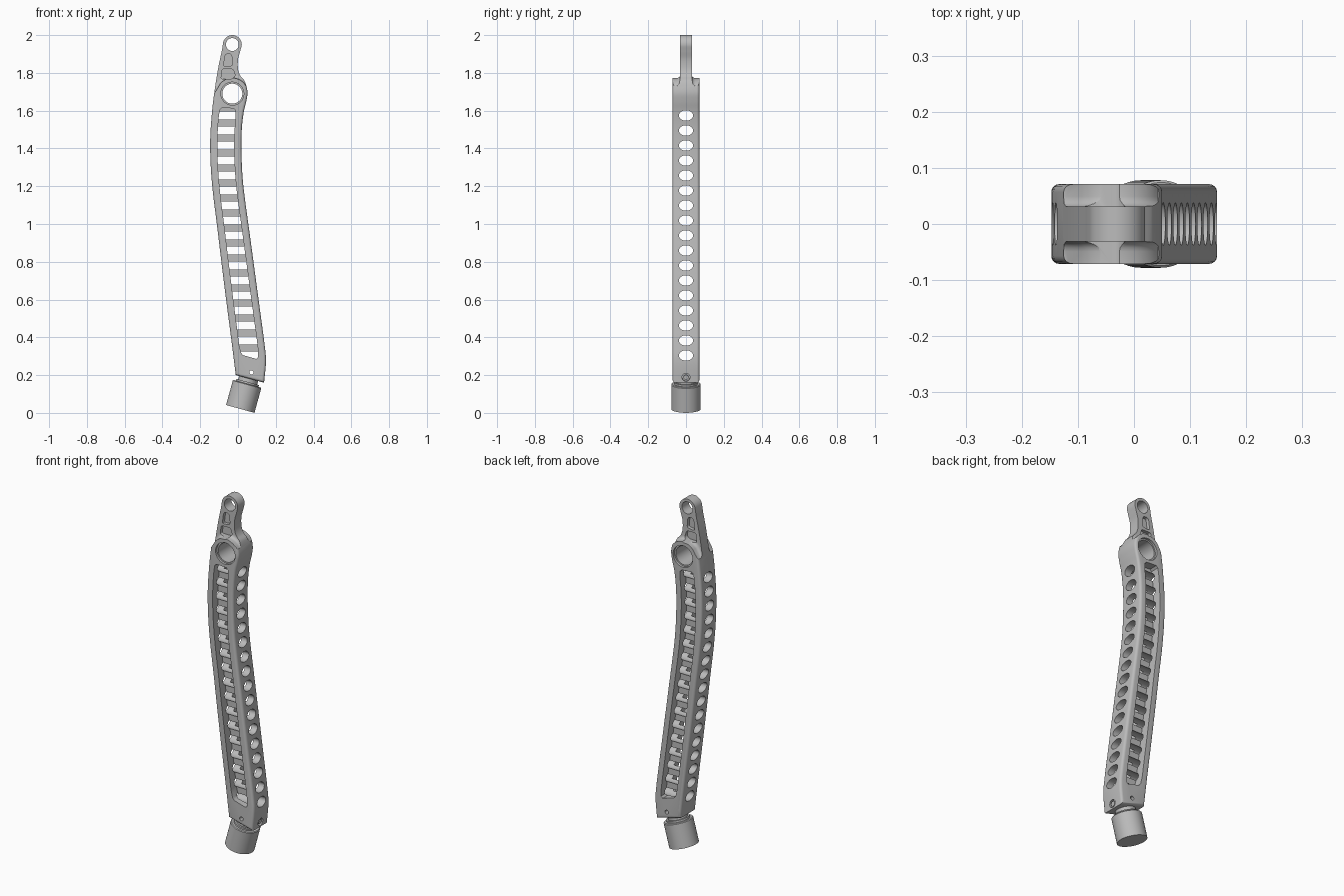
import bpy, bmesh, math
from mathutils import Vector, Matrix

if "Cube" in bpy.data.objects:
    bpy.data.objects.remove(bpy.data.objects["Cube"])

metal = bpy.data.materials.new("satin grey metal")
metal.use_nodes = True
GREY = (0.5, 0.5, 0.5, 1)
metal.diffuse_color = GREY
metal.node_tree.nodes["Principled BSDF"].inputs["Base Color"].default_value = GREY


def spline(pts, steps=5):
    """Smooth path through the given points."""
    p = [Vector(q) for q in pts]
    p = [2 * p[0] - p[1]] + p + [2 * p[-1] - p[-2]]
    out = []
    for a, b, c, d in zip(p, p[1:], p[2:], p[3:]):
        for i in range(steps):
            t = i / steps
            out.append(0.5 * (2 * b + (c - a) * t + (2 * a - 5 * b + 4 * c - d) * t * t
                              + (3 * b - a - 3 * c + d) * t ** 3))
    return out + [p[-2]]


def arc(cx, cz, r, start, end, n):
    angles = [math.radians(start + (end - start) * i / n) for i in range(n + 1)]
    return [Vector((cx + r * math.cos(a), cz + r * math.sin(a))) for a in angles]


def rounded(pts, r):
    """Round the corners of a polygon."""
    p = [Vector(q) for q in pts]
    out = []
    for i, b in enumerate(p):
        a = b + (p[i - 1] - b).normalized() * r
        c = b + (p[(i + 1) % len(p)] - b).normalized() * r
        for k in range(5):
            t = k / 4
            out.append((1 - t) ** 2 * a + 2 * t * (1 - t) * b + t * t * c)
    return out


def prism(bm, pts, y0, y1, bevel_y=(), bevel=0.0):
    """Closed solid from an xz outline, rounding the rims at the listed y values."""
    near = [bm.verts.new((p[0], y0, p[1])) for p in pts]
    far = [bm.verts.new((p[0], y1, p[1])) for p in pts]
    bm.faces.new(near)
    bm.faces.new(far[::-1])
    for i in range(len(pts)):
        bm.faces.new((near[i - 1], far[i - 1], far[i], near[i]))
    bmesh.ops.recalc_face_normals(bm, faces=bm.faces)
    for y in bevel_y:
        rim = [e for e in bm.edges if all(abs(v.co.y - y) < 1e-6 for v in e.verts)]
        bmesh.ops.bevel(bm, geom=rim, offset=bevel, segments=4, profile=0.5,
                        affect='EDGES', clamp_overlap=True)


def rod(bm, start, end, r, r2=None, sides=32):
    """Cylinder or cone between two points."""
    start, end = Vector(start), Vector(end)
    axis = end - start
    m = (Matrix.Translation((start + end) / 2)
         @ axis.to_track_quat('Z', 'Y').to_matrix().to_4x4())
    bmesh.ops.create_cone(bm, cap_ends=True, segments=sides, radius1=r,
                          radius2=r if r2 is None else r2, depth=axis.length, matrix=m)


def finish(name, bm):
    bmesh.ops.recalc_face_normals(bm, faces=bm.faces)
    mesh = bpy.data.meshes.new(name)
    bm.to_mesh(mesh)
    bm.free()
    ob = bpy.data.objects.new(name, mesh)
    bpy.context.scene.collection.objects.link(ob)
    mesh.materials.append(metal)
    return ob


def volume(mesh):
    bm = bmesh.new()
    bm.from_mesh(mesh)
    v = abs(bm.calc_volume())
    bm.free()
    return v


def cut(ob, bm):
    """Subtract a cutter, keeping the first solver result that removes a sane amount."""
    tool = finish("cutter", bm)
    tool.hide_render = True
    before = volume(ob.data)
    for solver in ('MANIFOLD', 'EXACT', 'FLOAT'):
        mod = ob.modifiers.new("cut", 'BOOLEAN')
        mod.operation, mod.solver, mod.object = 'DIFFERENCE', solver, tool
        bpy.context.view_layer.update()
        depsgraph = bpy.context.evaluated_depsgraph_get()
        result = bpy.data.meshes.new_from_object(ob.evaluated_get(depsgraph))
        ob.modifiers.remove(mod)
        if 0.4 * before < volume(result) < 0.99999 * before:
            ob.data = result
            break
    bpy.data.objects.remove(tool)


# Outline of the curved beam with its tongue
PIVOT, TIP = (-0.03, 1.69), (-0.03, 1.95)
left = spline([(-0.012, 0.2), (-0.037, 0.4), (-0.063, 0.6), (-0.088, 0.8), (-0.112, 1.0),
               (-0.131, 1.15), (-0.144, 1.3), (-0.147, 1.45), (-0.137, 1.6),
               (-0.122, 1.72), (-0.104, 1.83), (-0.085, 1.92)])
right = spline([(0.012, 1.915), (0, 1.87), (0, 1.82), (0.012, 1.785), (0.036, 1.755),
                (0.05, 1.7), (0.044, 1.65), (0.03, 1.59), (0.02, 1.5), (0.018, 1.39),
                (0.024, 1.25), (0.037, 1.13), (0.063, 0.94), (0.09, 0.74), (0.117, 0.54),
                (0.141, 0.36), (0.148, 0.27), (0.138, 0.16)])
bm = bmesh.new()
prism(bm, left + arc(*TIP, 0.05, 165, -25, 16) + right, -0.071, 0.071, (-0.071, 0.071), 0.014)
arm = finish("arm_beam", bm)

# Thinned tongue above the round pivot boss
shoulder = ([(-0.25, 1.62), (-0.12, 1.7)] + arc(*PIVOT, 0.083, 140, 30, 16)
            + [(0.1, 1.72), (0.1, 2.1), (-0.25, 2.1)])
for side in (-1, 1):
    bm = bmesh.new()
    prism(bm, shoulder, side * 0.031, side * 0.12, (side * 0.031,), 0.018)
    cut(arm, bm)

# Long window on both faces, leaving a thin web in the middle
WALL, WEB = 0.038, 0.022
inner_left = [p + Vector((WALL, 0)) for p in left if 0.34 < p.y < 1.58]
inner_right = [p - Vector((WALL, 0)) for p in right if 0.33 < p.y < 1.57]
window = (inner_left + [(-0.096, 1.605), (-0.086, 1.615), (-0.024, 1.612), (-0.012, 1.6)]
          + inner_right + [(0.107, 0.295), (0.096, 0.286), (0.026, 0.306), (0.016, 0.318)])
for side in (-1, 1):
    bm = bmesh.new()
    prism(bm, window, side * WEB, side * 0.12)
    cut(arm, bm)

# Row of oval holes through both walls and the web, leaving rungs
bm = bmesh.new()
for i in range(17):
    z = 0.304 + 0.0794 * i
    rod(bm, (-0.3, 0, z), (0.3, 0, z), 0.0275, sides=28)
for v in bm.verts:
    v.co.y *= 1.38
cut(arm, bm)

# Pockets on both faces of the tongue
upper = rounded([(-0.068, 1.9), (-0.034, 1.9), (-0.028, 1.838), (-0.077, 1.832)], 0.014)
lower = rounded([(-0.084, 1.82), (-0.026, 1.82), (-0.014, 1.785), (-0.03, 1.768),
                 (-0.09, 1.768)], 0.01)
for side in (-1, 1):
    for pocket in (upper, lower):
        bm = bmesh.new()
        prism(bm, pocket, side * 0.012, side * 0.12)
        cut(arm, bm)

# Pivot bore with counterbores, tip bore and pin hole
for (x, z), r, y0, y1 in ((PIVOT, 0.053, -0.2, 0.2), (TIP, 0.034, -0.2, 0.2),
                          ((0.071, 0.214), 0.011, -0.2, 0.2),
                          (PIVOT, 0.061, -0.2, -0.058), (PIVOT, 0.061, 0.058, 0.2)):
    bm = bmesh.new()
    rod(bm, (x, y0, z), (x, y1, z), r, sides=40)
    cut(arm, bm)

# Set screw recessed in the lower end
bm = bmesh.new()
rod(bm, (0.128, 0, 0.19), (0.2, 0, 0.18), 0.021)
cut(arm, bm)
bm = bmesh.new()
rod(bm, (0.12, 0, 0.191), (0.138, 0, 0.188), 0.013)
screw = finish("set_screw", bm)

# Tilted foot: end cap and stepped neck
BASE, AXIS = Vector((0.012, 0, 0.021)), Vector((0.265, 0, 0.964))


def foot_part(name, stages):
    bm = bmesh.new()
    for a, b, r, r2 in stages:
        rod(bm, BASE + AXIS * a, BASE + AXIS * b, r, r2, sides=64)
    return finish(name, bm)


cap = foot_part("end_cap", [(0, 0.134, 0.078, 0.078), (0.134, 0.138, 0.078, 0.074)])
neck = foot_part("neck", [(0.12, 0.172, 0.052, 0.052), (0.138, 0.148, 0.062, 0.062)])

for ob in (arm, screw, cap, neck):
    bpy.ops.object.select_all(action='DESELECT')
    ob.select_set(True)
    bpy.context.view_layer.objects.active = ob
    bpy.ops.object.shade_smooth_by_angle(angle=math.radians(35))
